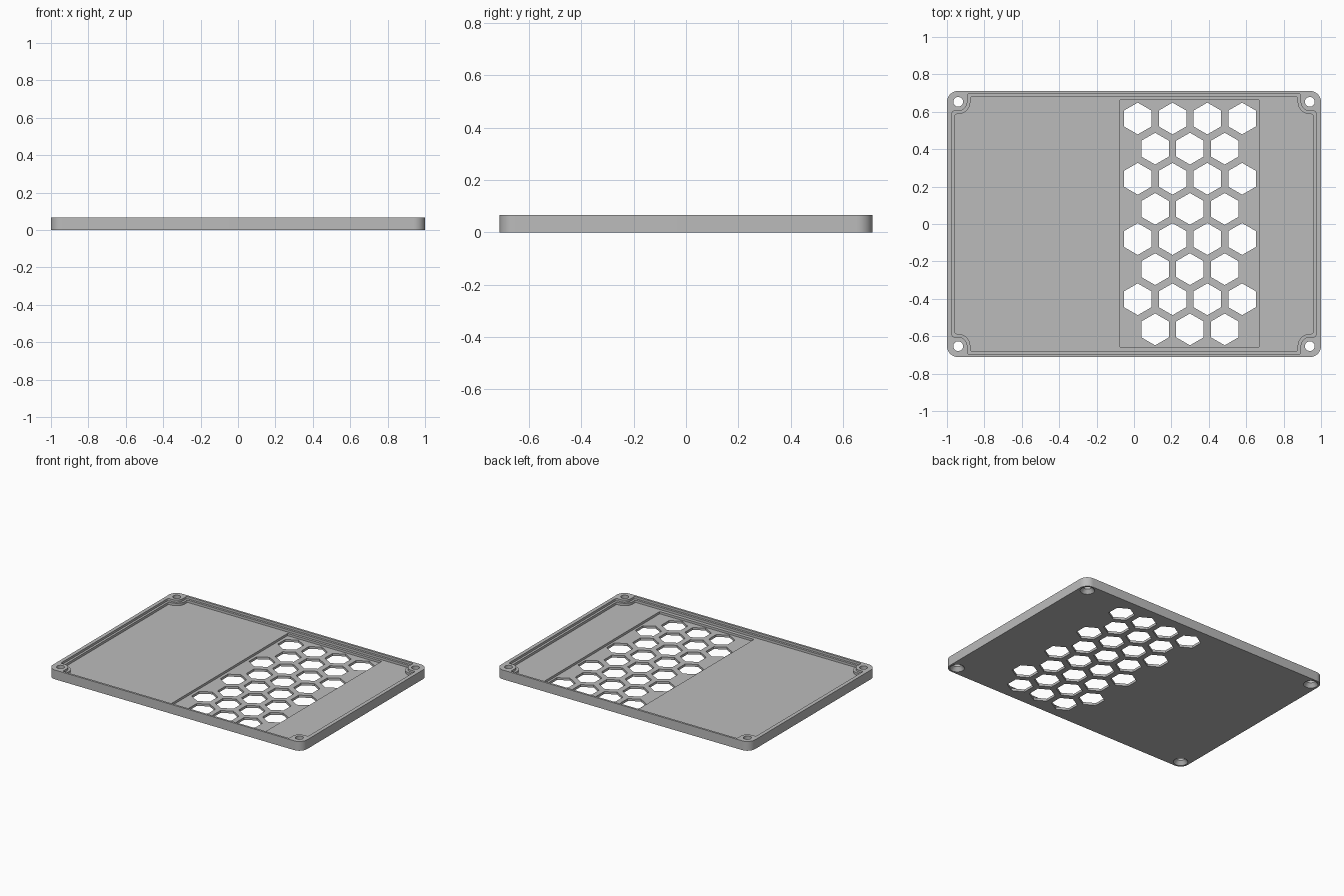
import bpy, bmesh, math
from mathutils import Vector

if "Cube" in bpy.data.objects:
    bpy.data.objects.remove(bpy.data.objects["Cube"])

HALF_X, HALF_Y, TOP = 1.0, 0.712, 0.066
LEDGE, FLOOR, THIN = 0.05, 0.033, 0.017
SCREW_X, SCREW_Y = 0.94, 0.653
QUADRANTS = [(1, 1), (-1, 1), (-1, -1), (1, -1)]

grey = bpy.data.materials.new("plain grey")
grey.use_nodes = True
grey.diffuse_color = (0.5, 0.5, 0.5, 1)
grey.node_tree.nodes["Principled BSDF"].inputs["Base Color"].default_value = (0.5, 0.5, 0.5, 1)


def fillet(corners, steps=10):
    """Round every (x, y, radius) corner of a right-angled outline."""
    out = []
    for i, (x, y, r) in enumerate(corners):
        p = Vector((x, y))
        a = (Vector(corners[i - 1][:2]) - p).normalized()
        b = (Vector(corners[(i + 1) % len(corners)][:2]) - p).normalized()
        centre = p + (a + b) * r
        for k in range(steps + 1):
            t = k / steps * math.pi / 2
            out.append(centre - b * r * math.cos(t) - a * r * math.sin(t))
    return out


def mirrored(quarter):
    """Repeat the corners of one quadrant in all four, in turning order."""
    out = []
    for sx, sy in QUADRANTS:
        part = [(sx * x, sy * y, r) for x, y, r in quarter]
        out += part if sx * sy > 0 else part[::-1]
    return out


def circle(x, y, r, n, start=0.0):
    return [Vector((x + r * math.cos(start + math.tau * k / n),
                    y + r * math.sin(start + math.tau * k / n))) for k in range(n)]


def solid(name, lofts):
    """Closed solids, each lofted through a list of (outline, z) sections."""
    bm = bmesh.new()
    for sections in lofts:
        rings = [[bm.verts.new((p.x, p.y, z)) for p in line] for line, z in sections]
        bm.faces.new(rings[0][::-1])
        bm.faces.new(rings[-1])
        for low, high in zip(rings, rings[1:]):
            for k in range(len(low)):
                j = (k + 1) % len(low)
                bm.faces.new((low[k], low[j], high[j], high[k]))
    bmesh.ops.recalc_face_normals(bm, faces=bm.faces)
    mesh = bpy.data.meshes.new(name)
    bm.to_mesh(mesh)
    bm.free()
    mesh.materials.append(grey)
    ob = bpy.data.objects.new(name, mesh)
    bpy.context.collection.objects.link(ob)
    return ob


def prism(outline, low, high):
    return [(outline, low), (outline, high)]


def pocket(x, y, r):
    """Pocket outline that steps around the four screw bosses."""
    return fillet(mirrored([(x, SCREW_Y - r, 0.012),
                            (SCREW_X - r, SCREW_Y - r, r),
                            (SCREW_X - r, y, 0.012)]))


# Plate with rounded corners
lid = solid("vented_lid", [prism(fillet(mirrored([(HALF_X, HALF_Y, 0.06)])), 0, TOP)])

# Stepped pocket: seating ledge, then the floor
ABOVE = TOP + 0.05
ledge = solid("ledge_cutter", [prism(pocket(0.973, 0.697, 0.049), LEDGE, ABOVE)])
floor = solid("floor_cutter", [prism(pocket(0.957, 0.682, 0.065), FLOOR, ABOVE)])

# Thin rectangular panel under the vent
panel_outline = [Vector(p) for p in ((-0.075, -0.657), (0.667, -0.657),
                                     (0.667, 0.664), (-0.075, 0.664))]
panel = solid("panel_cutter", [prism(panel_outline, THIN, ABOVE)])

# Staggered hexagonal vent holes, rows of four and three
PITCH = 0.186
hexes = []
for row in range(8):
    odd = row % 2
    for col in range(4 - odd):
        x = 0.02 + PITCH * (col + odd / 2)
        y = 0.564 - row * PITCH * math.sqrt(3) / 2
        hexes.append(prism(circle(x, y, 0.085, 6, math.pi / 6), -0.05, ABOVE))
vents = solid("vent_cutter", hexes)

# Screw holes, countersunk from below
screws = []
for sx, sy in QUADRANTS:
    rings = [(0.047, -0.02), (0.047, 0), (0.026, 0.026), (0.026, ABOVE)]
    screws.append([(circle(sx * SCREW_X, sy * SCREW_Y, r, 32), z) for r, z in rings])
screw_holes = solid("screw_cutter", screws)

# Cut everything, then drop the cutters
bpy.context.view_layer.objects.active = lid
for cutter in (ledge, floor, panel, vents, screw_holes):
    cutter.hide_render = True
    mod = lid.modifiers.new(cutter.name, 'BOOLEAN')
    mod.operation = 'DIFFERENCE'
    mod.solver = 'EXACT'
    mod.object = cutter
    bpy.ops.object.modifier_apply(modifier=mod.name)
    bpy.data.objects.remove(cutter)

# Smooth curves, crisp edges
bpy.ops.object.select_all(action='DESELECT')
lid.select_set(True)
bpy.ops.object.shade_smooth_by_angle(angle=math.radians(30))
